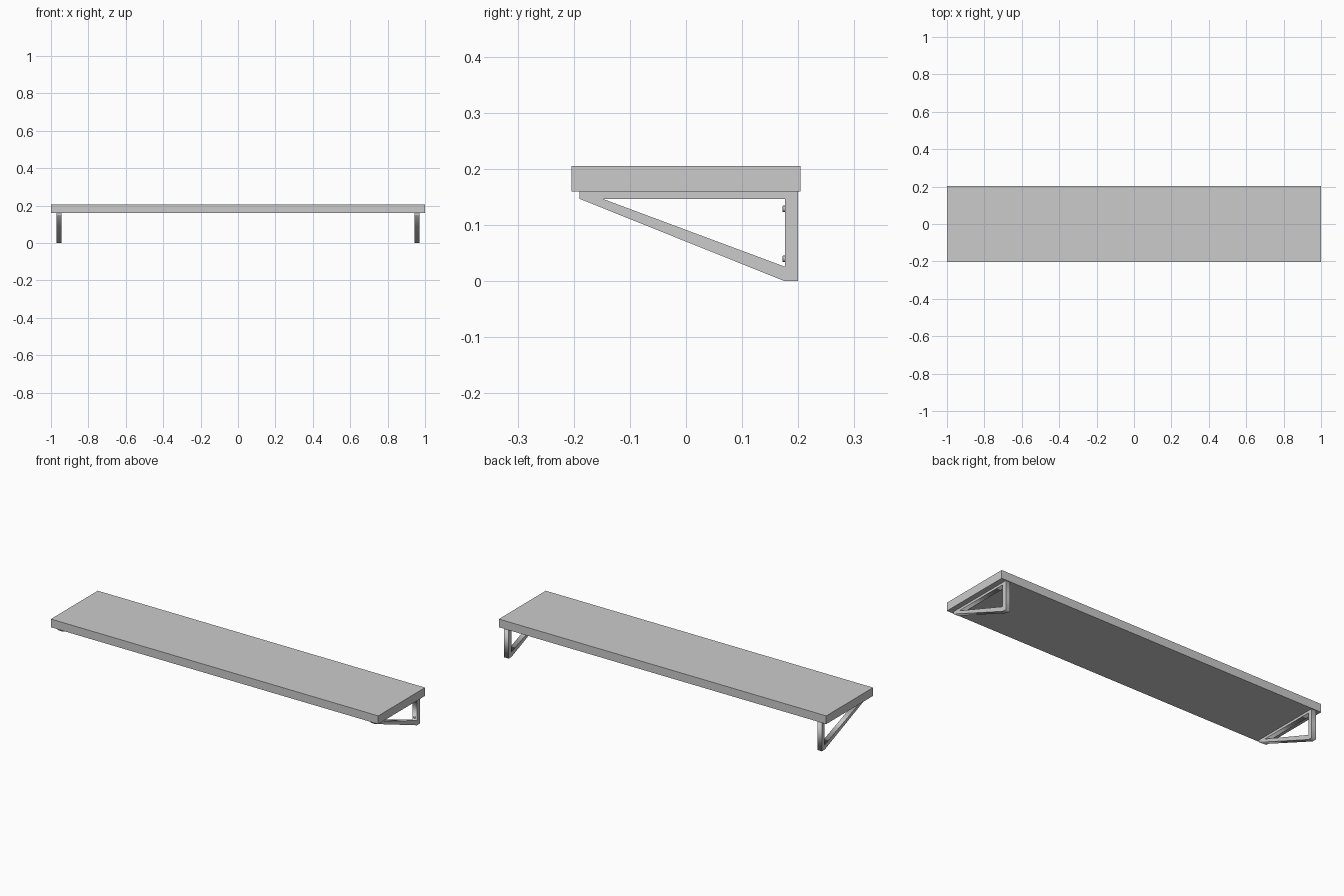
import bpy
from math import radians

if "Cube" in bpy.data.objects:
    bpy.data.objects.remove(bpy.data.objects["Cube"])

BAR_X = 0.957      # bracket centre distance from the middle
BAR_HALF = 0.0135  # half the bar thickness


def name_it(obj, name):
    obj.name = name
    obj.data.name = name
    return obj


# Shelf board
bpy.ops.mesh.primitive_cube_add(size=1, location=(0, 0, 0.1825))
board = name_it(bpy.context.object, "shelf_board")
board.scale = (2.0, 0.409, 0.0455)
bpy.ops.object.transform_apply(location=False, rotation=False, scale=True)

# Triangular bracket profile (y, z): outline and opening
OUTER = [(-0.19, 0.16), (0.2, 0.16), (0.2, 0.0), (0.176, 0.0), (-0.19, 0.147)]
INNER = [(-0.149, 0.147), (0.176, 0.147), (0.176, 0.026)]


def add_bracket(x, name):
    curve = bpy.data.curves.new(name, "CURVE")
    curve.dimensions = "2D"
    curve.fill_mode = "BOTH"
    curve.extrude = BAR_HALF
    for loop in (OUTER, INNER):
        spline = curve.splines.new("POLY")
        spline.points.add(len(loop) - 1)
        for point, (y, z) in zip(spline.points, loop):
            point.co = (y, z, 0, 1)
        spline.use_cyclic_u = True
    obj = bpy.data.objects.new(name, curve)
    bpy.context.collection.objects.link(obj)
    obj.location.x = x
    obj.rotation_euler = (radians(90), 0, radians(90))
    bpy.ops.object.select_all(action="DESELECT")
    obj.select_set(True)
    bpy.context.view_layer.objects.active = obj
    bpy.ops.object.convert(target="MESH")


def add_screw(x, z, name):
    # Short screw head with a softened front rim
    bpy.ops.mesh.primitive_cylinder_add(
        vertices=20, radius=0.0058, depth=0.006,
        location=(x, 0.175, z), rotation=(radians(90), 0, 0))
    obj = name_it(bpy.context.object, name)
    bevel = obj.modifiers.new("rim", "BEVEL")
    bevel.width = 0.0015
    bevel.segments = 2
    bevel.limit_method = "ANGLE"
    bpy.ops.object.modifier_apply(modifier="rim")
    bpy.ops.object.shade_smooth_by_angle()


# One bracket with two wall screws at each end
for side, sign in (("left", -1), ("right", 1)):
    add_bracket(sign * BAR_X, side + "_bracket")
    add_screw(sign * BAR_X, 0.129, side + "_upper_screw")
    add_screw(sign * BAR_X, 0.04, side + "_lower_screw")
